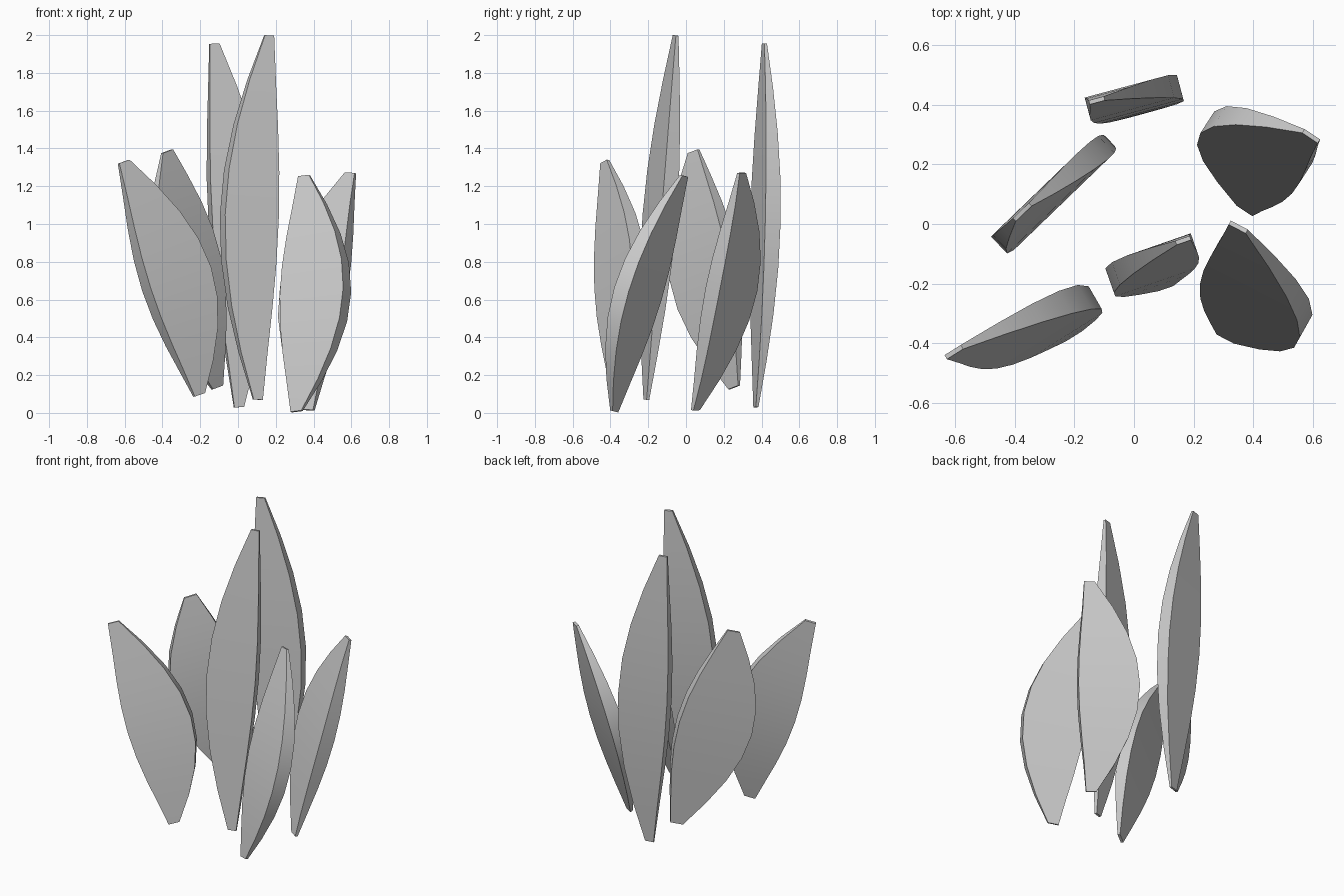
import bpy, bmesh, math
from mathutils import Vector

if "Cube" in bpy.data.objects:
    bpy.data.objects.remove(bpy.data.objects["Cube"])

STEPS = 8       # segments along each leaf
TIP = 0.17      # blunt end size relative to the widest section


def leaf(name, base, mid, tip, half_width, half_thick):
    """Tapered, bowed blade with a rectangular section."""
    base, mid, tip, w = (Vector(v) for v in (base, mid, tip, half_width))
    axis = (tip - base).normalized()
    size = w.length
    w = (w - axis * w.dot(axis)).normalized() * size
    t = axis.cross(w).normalized() * half_thick
    bow = mid - (base + tip) / 2

    bm = bmesh.new()
    rings = []
    for i in range(STEPS + 1):
        s = i / STEPS
        c = base.lerp(tip, s) + bow * 4 * s * (1 - s)
        k = TIP + (1 - TIP) * math.sin(math.pi * s)
        rings.append([bm.verts.new(c + (w * a + t * b) * k)
                      for a, b in ((-1, -1), (1, -1), (1, 1), (-1, 1))])
    for lo, hi in zip(rings, rings[1:]):
        for j in range(4):
            n = (j + 1) % 4
            bm.faces.new((lo[j], lo[n], hi[n], hi[j]))
    bm.faces.new(rings[0][::-1])
    bm.faces.new(rings[-1])
    bmesh.ops.recalc_face_normals(bm, faces=bm.faces)

    mesh = bpy.data.meshes.new(name)
    bm.to_mesh(mesh)
    bm.free()
    obj = bpy.data.objects.new(name, mesh)
    bpy.context.collection.objects.link(obj)
    bpy.ops.object.select_all(action='DESELECT')
    obj.select_set(True)
    bpy.context.view_layer.objects.active = obj
    bpy.ops.object.shade_smooth_by_angle()


# Two tall upright leaves in the middle
leaf("tall_back_leaf", (0.005, 0.37, 0.03), (0.005, 0.42, 1.0),
     (-0.125, 0.415, 1.955), (0.15, 0.04, 0), 0.042)
leaf("tall_front_leaf", (0.105, -0.21, 0.07), (0.06, -0.14, 1.04),
     (0.165, -0.055, 1.998), (0.142, 0.05, 0), 0.043)

# Four shorter leaves leaning outwards
leaf("left_back_leaf", (-0.11, 0.255, 0.135), (-0.275, 0.095, 0.76),
     (-0.375, 0.04, 1.385), (0.155, 0.15, 0.068), 0.042)
leaf("left_front_leaf", (-0.205, -0.37, 0.095), (-0.325, -0.345, 0.71),
     (-0.605, -0.43, 1.33), (0.16, 0.10, 0.056), 0.047)
leaf("right_front_leaf", (0.31, -0.38, 0.008), (0.41, -0.255, 0.63),
     (0.35, -0.01, 1.255), (0.168, -0.088, 0.02), 0.045)
leaf("right_back_leaf", (0.375, 0.05, 0.015), (0.40, 0.24, 0.65),
     (0.595, 0.295, 1.27), (0.155, -0.10, 0), 0.045)
